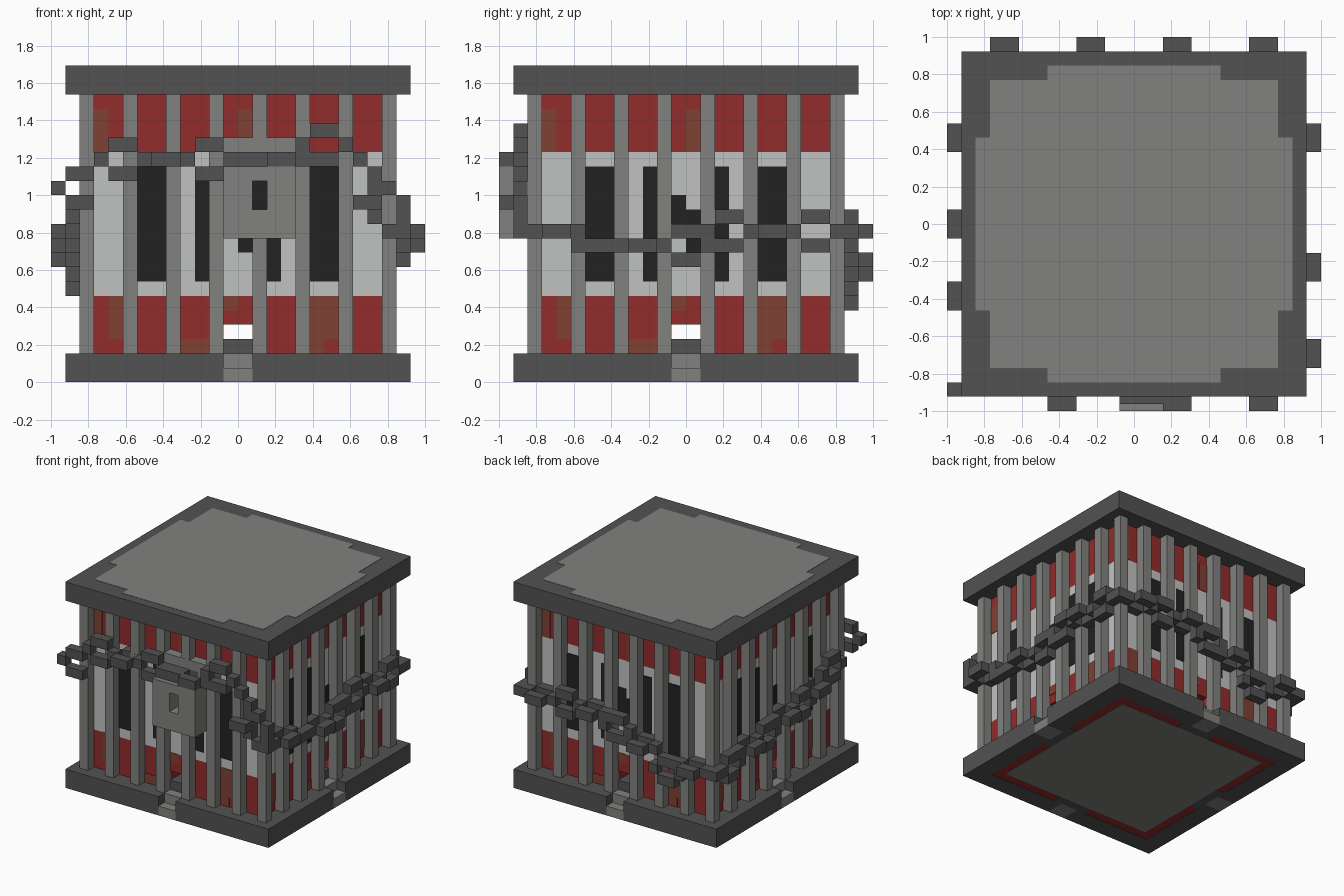
import bpy
import bmesh
from math import pi
from mathutils import Matrix, Vector

UNIT = 1 / 13  # one block of the grid
FRONT, RIGHT, BACK, LEFT = range(4)

cube = bpy.data.objects.get("Cube")
if cube:
    bpy.data.objects.remove(cube, do_unlink=True)


def material(name, r, g, b):
    m = bpy.data.materials.new(name)
    m.use_nodes = True
    m.diffuse_color = (r, g, b, 1)
    m.node_tree.nodes["Principled BSDF"].inputs["Base Color"].default_value = (r, g, b, 1)
    return m


IRON = material("dark iron", .085, .085, .085)
STEEL = material("steel grey", .22, .22, .21)
RED = material("red paint", .29, .025, .025)
RUST = material("rusty brown", .21, .052, .033)
WHITE = material("pale grey", .53, .54, .535)
BLACK = material("black", .016, .016, .016)


class Part:
    """Collects boxes, given in grid units, into one object."""

    def __init__(self, name, mat):
        self.name, self.mat, self.bm = name, mat, bmesh.new()

    def box(self, x, y, z, side=FRONT):
        lo, hi = Vector((x[0], y[0], z[0])), Vector((x[1], y[1], z[1]))
        mat = (Matrix.Scale(UNIT, 4) @ Matrix.Rotation(side * pi / 2, 4, 'Z')
               @ Matrix.Translation((lo + hi) / 2) @ Matrix.Diagonal((*(hi - lo), 1)))
        bmesh.ops.create_cube(self.bm, size=1, matrix=mat)

    def on_side(self, side, a, d, z):
        """a runs along a side, d is the distance outwards from the centre."""
        self.box(a, (-d[1], -d[0]), z, side)

    def all_sides(self, a, d, z):
        for side in range(4):
            self.on_side(side, a, d, z)

    def done(self):
        mesh = bpy.data.meshes.new(self.name)
        self.bm.to_mesh(mesh)
        self.bm.free()
        mesh.materials.append(self.mat)
        obj = bpy.data.objects.new(self.name, mesh)
        bpy.context.collection.objects.link(obj)


def square(r):
    return (-r, r), (-r, r)


# Roof slab with a paler panel
roof = Part("roof_slab", IRON)
roof.box(*square(12), (20, 22))
roof.done()
panel = Part("roof_panel", STEEL)
panel.box(*square(10), (22, 22.03))
panel.all_sides((-6, 6), (10, 11), (22, 22.03))
panel.done()

# Base slab, notched in the middle of each side
base = Part("base_slab", IRON)
base.box(*square(10), (.06, 2))
base.all_sides((-12, -1), (10, 12), (0, 2))
base.all_sides((1, 10), (10, 12), (0, 2))
base.all_sides((-2, 2), (9, 10), (0, .1))
base.done()
steps = Part("entry_steps", STEEL)
steps.all_sides((-1, 1), (11, 12), (0, 1))
steps.all_sides((-1, 1), (10, 11), (0, 2))
steps.done()
rim = Part("underside_rim", RED)
rim.box(*square(10), (.04, .08))
rim.done()
underside = Part("underside_panel", STEEL)
underside.box(*square(9), (0, .05))
underside.done()

# Painted core, with two low passages crossing under it
red = Part("core_red_bands", RED)
red.all_sides((1, 10), (1, 10), (2, 4))
red.box(*square(10), (4, 6))
red.box(*square(10), (16, 20))
red.done()
white = Part("core_white_band", WHITE)
white.box(*square(10), (6, 16))
white.done()
floor = Part("passage_floor", IRON)
floor.box((-10, 10), (-1, 1), (2, 3))
floor.box((-1, 1), (-10, 10), (2, 3))
floor.done()

# Thin painted patches on the core
SKIN = (10, 10.06)
dark = Part("black_patches", BLACK)
for a in (-7, 5):
    dark.all_sides((a, a + 2), SKIN, (7, 15))
for a in (-3, 2):
    dark.all_sides((a, a + 1), SKIN, (7, 15))
dark.all_sides((-1, 0), SKIN, (10, 13))
dark.all_sides((0, 1), SKIN, (9, 12))
dark.done()
rust = Part("rust_patches", RUST)
for a in (-10, 0, 4):
    rust.all_sides((a, a + 1), SKIN, (16, 19))
for a in (-9, 6):
    rust.all_sides((a, a + 1), SKIN, (3, 6))
rust.all_sides((-1, 0), SKIN, (5, 6))
rust.all_sides((5, 6), SKIN, (2, 6))
rust.all_sides((-4, -2), SKIN, (2, 3))
rust.done()

# Cage bars, each side owning one corner
bars = Part("cage_bars", STEEL)
for a in range(-11, 10, 3):
    bars.all_sides((a, a + 1), (10, 11), (2, 20))
bars.done()

# Padlock with keyhole and shackle
lock = Part("padlock", STEEL)
lock.on_side(FRONT, (-1, 1), (11, 13), (10, 15))
lock.on_side(FRONT, (2, 4), (11, 13), (10, 15))
lock.on_side(FRONT, (1, 2), (11, 13), (10, 12))
lock.on_side(FRONT, (1, 2), (11, 13), (14, 15))
lock.on_side(FRONT, (-1, 4), (10, 11.02), (16, 17))
for a in (-1, 3):
    lock.on_side(FRONT, (a, a + 1), (10, 11.02), (15, 16))
lock.done()
keyhole = Part("keyhole", BLACK)
keyhole.on_side(FRONT, (1, 2), (11, 11.05), (12, 14))
keyhole.done()

# Chain of alternating upright and flat links
chain = Part("chain", IRON)


def ends(side, a, z):
    for e in (a - 2, a + 1):
        chain.on_side(side, (e, e + 1), (11, 12), (z, z + 1))


def upright(side, a, z):
    ends(side, a, z)
    for h in (z - 1, z + 1):
        chain.on_side(side, (a - 1, a + 1), (11, 12), (h, h + 1))


def flat(side, a, z):
    ends(side, a, z)
    for d in (10, 12):
        chain.on_side(side, (a - 1, a + 1), (d, d + 1), (z, z + 1))


UPRIGHT = {FRONT: [(-8, 15), (-2, 15), (6, 16)],
           RIGHT: [(0, 9), (3, 10), (9, 10)],
           BACK: [(-6, 10), (0, 9), (6, 6)],
           LEFT: [(-9, 7), (-3, 8), (3, 9), (8, 11)]}
FLAT = {FRONT: [(-5, 15), (3, 15)],
        RIGHT: [(-9, 10), (-3, 9), (6, 10)],
        BACK: [(-9, 10), (-3, 10), (3, 8), (9, 7)],
        LEFT: [(-6, 8), (0, 9), (5, 10)]}
for make, table in ((upright, UPRIGHT), (flat, FLAT)):
    for side, links in table.items():
        for a, z in links:
            make(side, a, z)
chain.on_side(FRONT, (-1, 2), (11, 12.5), (15, 16))
chain.on_side(RIGHT, (-8, -4), (11, 12), (9, 10))

# Links bending round the corners
for z in (12, 14):
    chain.on_side(FRONT, (-12, -10), (11, 12), (z, z + 1))
chain.on_side(FRONT, (-13, -12), (11, 12), (13, 14))
chain.on_side(FRONT, (8, 9), (11, 12), (15, 16))
chain.on_side(FRONT, (9, 10), (11, 12), (11, 15))
chain.on_side(FRONT, (8, 10), (12, 13), (12, 13))
chain.on_side(FRONT, (10, 11), (11, 12), (13, 14))
chain.on_side(FRONT, (10, 12), (11, 12), (10, 11))
chain.on_side(FRONT, (11, 12), (11, 12), (11, 13))
chain.on_side(BACK, (-12, -10), (11, 12), (10, 11))
chain.on_side(LEFT, (-12, -10), (11, 12), (7, 8))
chain.done()
